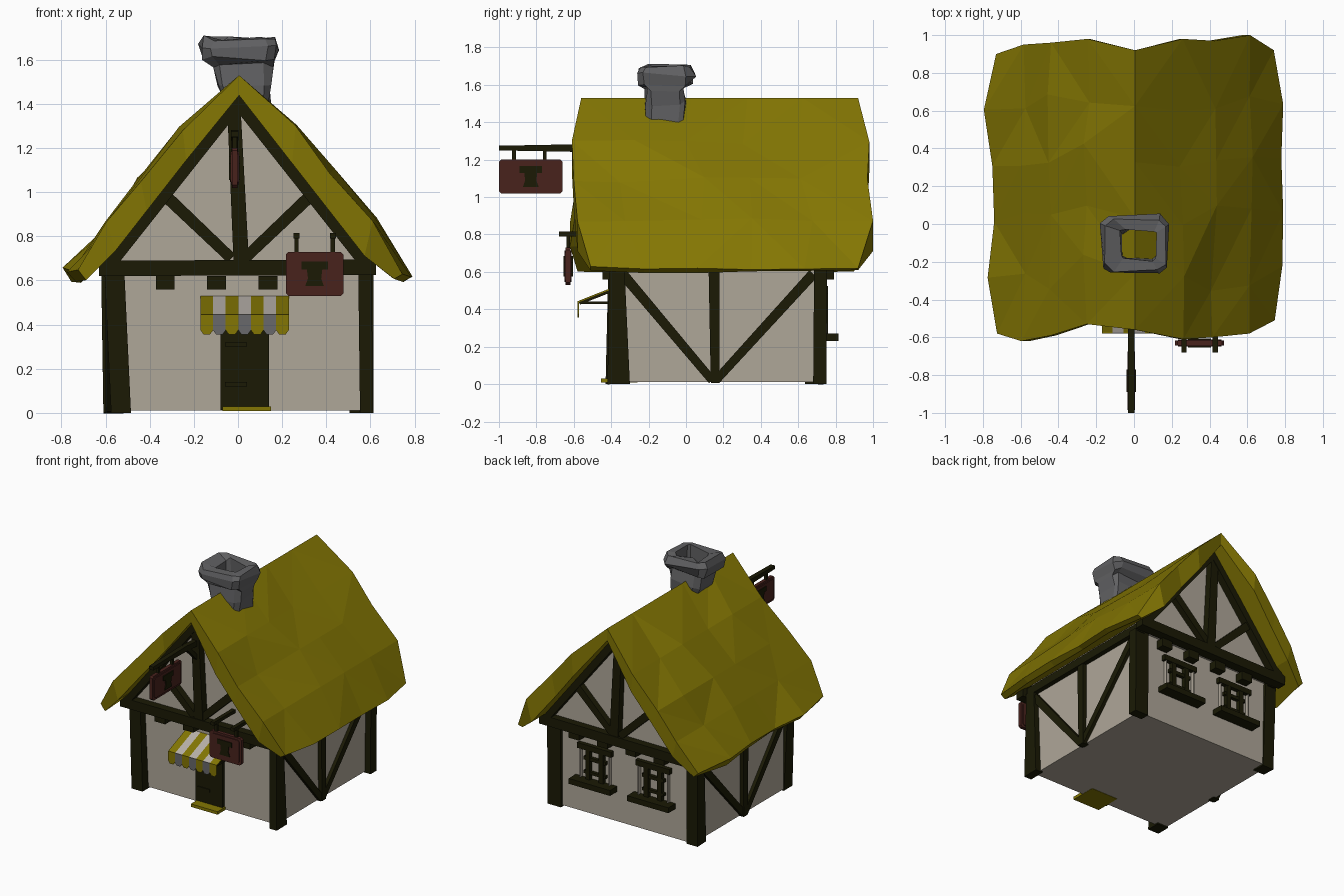
import bpy, bmesh, random
from mathutils import Vector

random.seed(11)
if "Cube" in bpy.data.objects:
    bpy.data.objects.remove(bpy.data.objects["Cube"])


def material(name, r, g, b):
    m = bpy.data.materials.new(name)
    m.use_nodes = True
    m.diffuse_color = (r, g, b, 1)
    bsdf = next(n for n in m.node_tree.nodes if n.type == "BSDF_PRINCIPLED")
    bsdf.inputs["Base Color"].default_value = (r, g, b, 1)
    return m


THATCH = material("thatch yellow", .23, .182, .001)
PLASTER = material("plaster", .43, .385, .315)
TIMBER = material("dark timber", .0105, .01, .0015)
RED = material("red wood", .066, .016, .012)
STONE = material("grey stone", .12, .12, .125)
CLOTH = material("white cloth", .48, .44, .40)
GREY = material("grey cloth", .14, .14, .145)


def mesh(name, verts, faces, mat):
    bm = bmesh.new()
    vs = [bm.verts.new(v) for v in verts]
    for f in faces:
        bm.faces.new([vs[i] for i in f])
    bmesh.ops.recalc_face_normals(bm, faces=bm.faces)
    me = bpy.data.meshes.new(name)
    bm.to_mesh(me)
    bm.free()
    me.materials.append(mat)
    ob = bpy.data.objects.new(name, me)
    bpy.context.scene.collection.objects.link(ob)
    return ob


def prism(name, pts, axis, t0, t1, mat):
    """Extrude a 2D outline along x or y."""
    place = (lambda p, t: (t, p[0], p[1])) if axis == "x" else (lambda p, t: (p[0], t, p[1]))
    n = len(pts)
    verts = [place(p, t) for t in (t0, t1) for p in pts]
    faces = [tuple(range(n)), tuple(range(n, 2 * n))]
    faces += [(i, (i + 1) % n, n + (i + 1) % n, n + i) for i in range(n)]
    return mesh(name, verts, faces, mat)


def box(name, x0, x1, y0, y1, z0, z1, mat):
    return prism(name, [(x0, z0), (x1, z0), (x1, z1), (x0, z1)], "y", y0, y1, mat)


def beam(name, a, b, w0, w1, depth, normal, mat=TIMBER):
    """Tapered timber from a to b; depth is measured along normal."""
    a, b, n = Vector(a), Vector(b), Vector(normal)
    u = (b - a).cross(n).normalized()
    verts = [p + u * s * w / 2 + n * t * depth / 2
             for p, w in ((a, w0), (b, w1)) for s, t in ((-1, -1), (1, -1), (1, 1), (-1, 1))]
    faces = [(0, 1, 2, 3), (4, 5, 6, 7)] + [(i, (i + 1) % 4, 4 + (i + 1) % 4, 4 + i) for i in range(4)]
    return mesh(name, verts, faces, mat)


# Plastered walls and gable storey
box("lower_walls", -.57, .57, -.36, .73, .01, .64, PLASTER)
prism("gable_walls", [(-.59, .64), (.59, .64), (.59, .68), (0, 1.42), (-.59, .68)], "y", -.43, .78, PLASTER)

# Thatched roof: an outer and an inner skin joined round the rim
COLS = [(-.75, .65), (-.59, .86), (-.44, 1.05), (-.25, 1.28), (.005, 1.53),
        (.26, 1.3), (.42, 1.09), (.61, .87), (.77, .625)]
FRONT = [-.58, -.62, -.59, -.53, -.56, -.61, -.60, -.58, -.51]
BACK = [.90, .95, .96, .98, .92, .98, .97, 1.0, .92]
LEFT_EAVE = [-.725, -.775, -.74, -.75, -.795, -.73]
RIGHT_EAVE = [.745, .785, .79, .78, .79, .74]
ROWS, N = len(LEFT_EAVE), len(COLS)
outer, inner = [], []
for r in range(ROWS):
    t = r / (ROWS - 1)
    for c, (x, z) in enumerate(COLS):
        y = FRONT[c] + (BACK[c] - FRONT[c]) * t
        rim, ridge, eave = r in (0, ROWS - 1), c == N // 2, c in (0, N - 1)
        if eave:
            x = LEFT_EAVE[r] if c == 0 else RIGHT_EAVE[r]
            z += random.uniform(-.015, .015)
            inner.append((x * .95, y, .6 + random.uniform(-.012, .012)))
        else:
            inner.append((x * .94, y, 1.445 - abs(x) * .94 * 1.28))
        if not eave and not ridge:
            bump = random.uniform(-.025, .025) * (.4 if rim else 1)
            x += bump * .75 * (1 if x > 0 else -1)
            z += bump * .65
            y += 0 if rim else random.uniform(-.07, .07)
        outer.append((x, y, z))
off, faces = len(outer), []
for r in range(ROWS - 1):
    for c in range(N - 1):
        q = [r * N + c, r * N + c + 1, (r + 1) * N + c + 1, (r + 1) * N + c]
        faces.append([i + off for i in q])
        k = random.randint(0, 1)
        q = q[k:] + q[:k]
        faces += [q[:3], [q[0], q[2], q[3]]]
for r in (0, ROWS - 1):
    faces += [(r * N + c, r * N + c + 1, off + r * N + c + 1, off + r * N + c) for c in range(N - 1)]
for c in (0, N - 1):
    faces += [(r * N + c, (r + 1) * N + c, off + (r + 1) * N + c, off + r * N + c) for r in range(ROWS - 1)]
mesh("thatched_roof", outer + inner, faces, THATCH)

# Crooked corner posts
for name, foot, head, w0, w1, d in (
        ("front_left_post", (.583, -.36, 0), (.575, -.37, .64), .12, .08, .06),
        ("back_left_post", (.56, .715, 0), (.56, .72, .64), .07, .07, .11),
        ("front_right_post", (-.53, -.38, 0), (-.56, -.375, .64), .10, .08, .09),
        ("back_right_post", (-.565, .685, 0), (-.575, .71, .64), .10, .08, .09)):
    beam(name, foot, head, w0, w1, d, (1, 0, 0))

# Side framing
for s, side in ((1, "left"), (-1, "right")):
    X = s * .575
    beam(f"{side}_middle_post", (X, .155, .005), (X, .15, .66), .045, .06, .05, (1, 0, 0))
    beam(f"{side}_front_brace", (X, .14, .02), (X, -.34, .59), .045, .055, .04, (1, 0, 0))
    beam(f"{side}_back_brace", (X, .16, .02), (X, .68, .59), .045, .055, .04, (1, 0, 0))
    beam(f"{side}_wall_plate", (X, -.40, .65), (X, .76, .65), .06, .06, .06, (1, 0, 0))

# Gable timbers on both ends
for y, end, d in ((-.455, "front", -1), (.80, "back", 1)):
    n = (0, 1, 0)
    beam(f"{end}_tie_beam", (-.63, y, .655), (.625, y, .66), .07, .07, .07, n)
    beam(f"{end}_king_post", (.015, y, .68), (-.02, y, 1.41), .07, .06, .06, n)
    for s, side in ((1, "left"), (-1, "right")):
        beam(f"{end}_{side}_rafter", (s * .59, y, .665), (-s * .012, y, 1.425), .06, .06, .07, n)
        beam(f"{end}_{side}_strut", (s * .03, y, .70), (s * .335, y, .99), .05, .055, .05, n)
    for i in range(4):
        x = -.33 + i * .233
        beam(f"{end}_joist_{i}", (x, y - d * .10, .59), (x, y - d * .008, .59), .085, .085, .06, (0, 0, 1))

# Door with lintel, hinges and step
box("door", -.08, .14, -.385, -.35, .012, .42, TIMBER)
box("door_lintel", -.09, .15, -.40, -.35, .42, .46, TIMBER)
for z in (.12, .30):
    box("door_hinge", -.06, .04, -.392, -.38, z, z + .02, TIMBER)
box("door_step", -.07, .15, -.455, -.26, .008, .03, THATCH)

# Striped awning with scalloped valance
W = .4 / 7
for i in range(7):
    a = -.17 + i * W
    b = a + W
    prism(f"awning_stripe_{i}", [(-.36, .53), (-.575, .445), (-.575, .437), (-.36, .522)], "x", a, b,
          CLOTH if i % 2 else THATCH)
    prism(f"awning_valance_{i}", [(a, .445), (a, .375), (a + W * .25, .355), (b - W * .25, .355), (b, .375), (b, .445)],
          "y", -.58, -.573, GREY if i % 2 else THATCH)
for x in (-.155, .215):
    beam("awning_arm", (x, -.36, .435), (x, -.57, .435), .015, .015, .015, (1, 0, 0))
    beam("awning_rafter", (x, -.36, .515), (x, -.57, .432), .015, .015, .015, (1, 0, 0))

# Back windows
for cx, side in ((.225, "left"), (-.255, "right")):
    box(f"{side}_window_sill", cx - .17, cx + .17, .72, .815, .23, .27, TIMBER)
    box(f"{side}_window_lintel", cx - .14, cx + .14, .72, .76, .485, .525, TIMBER)
    box(f"{side}_window_crossbar", cx - .09, cx + .09, .72, .755, .41, .435, TIMBER)
    box(f"{side}_window_low_bar", cx - .09, cx + .09, .72, .755, .31, .33, TIMBER)
    for dx in (-.055, .055):
        box(f"{side}_window_bar", cx + dx - .018, cx + dx + .018, .72, .758, .26, .49, TIMBER)
    for dx in (-.12, .12):
        box(f"{side}_window_edge", cx + dx - .004, cx + dx + .004, .72, .755, .26, .49, PLASTER)

# Hanging signs
TUNIC = [(-.06, .055), (.06, .055), (.06, .02), (.035, .02), (.03, -.02),
         (.042, -.055), (-.042, -.055), (-.03, -.02), (-.035, .02), (-.06, .02)]


def sign(name, axis, u, z, t, hu, hz):
    def plate(part, k, th, mat):
        w, h, c = hu - k, hz - k, .012
        outline = [(w - c, h), (w, h - c), (w, c - h), (w - c, -h), (c - w, -h), (-w, c - h), (-w, h - c), (c - w, h)]
        prism(name + part, [(u + p, z + q) for p, q in outline], axis, t - th, t + th, mat)
    plate("_board", 0, .013, RED)
    plate("_panel", .015, .019, RED)
    prism(name + "_emblem", [(u + p, z + q) for p, q in TUNIC], axis, t - .025, t + .025, TIMBER)


sign("gable_sign", "x", -.83, 1.11, -.015, .17, .09)
beam("gable_sign_arm", (-.015, -.42, 1.25), (-.015, -.62, 1.262), .04, .04, .035, (1, 0, 0))
beam("gable_sign_arm_end", (-.015, -.60, 1.262), (-.015, -1, 1.262), .04, .025, .035, (1, 0, 0))
beam("gable_sign_arm_brace", (-.015, -.45, 1.12), (-.015, -.58, 1.25), .03, .03, .03, (1, 0, 0))
for y in (-.92, -.755):
    box("gable_sign_hanger", -.025, -.005, y - .01, y + .01, 1.18, 1.26, TIMBER)
sign("door_sign", "y", .347, .63, -.63, .13, .10)
for x in (.265, .43):
    box("door_sign_arm", x - .014, x + .014, -.68, -.42, .79, .815, TIMBER)
    box("door_sign_hanger", x - .01, x + .01, -.64, -.62, .72, .80, TIMBER)

# Hollow chimney of rough, squared stone
RINGS = [(1.40, .10, .095, .045), (1.5, .12, .105, .03), (1.58, .125, .105, .025), (1.6, .16, .14, .005),
         (1.655, .175, .155, .005), (1.70, .155, .135, .005), (1.69, .10, .08, .025), (1.40, .09, .072, .04)]
SHAPE = [(1, -.8), (1, .75), (.8, 1), (-.75, 1), (-1, .8), (-1, -.75), (-.8, -1), (.75, -1)]
verts = []
for z, hx, hy, cx in RINGS:
    for px, py in SHAPE:
        verts.append((cx + px * hx + random.uniform(-.012, .012), -.11 + py * hy + random.uniform(-.012, .012),
                      z + random.uniform(-.018, .018)))
K, R = len(SHAPE), len(RINGS)
mesh("chimney", verts, [(r * K + i, r * K + (i + 1) % K, (r + 1) % R * K + (i + 1) % K, (r + 1) % R * K + i)
                        for r in range(R) for i in range(K)], STONE)
